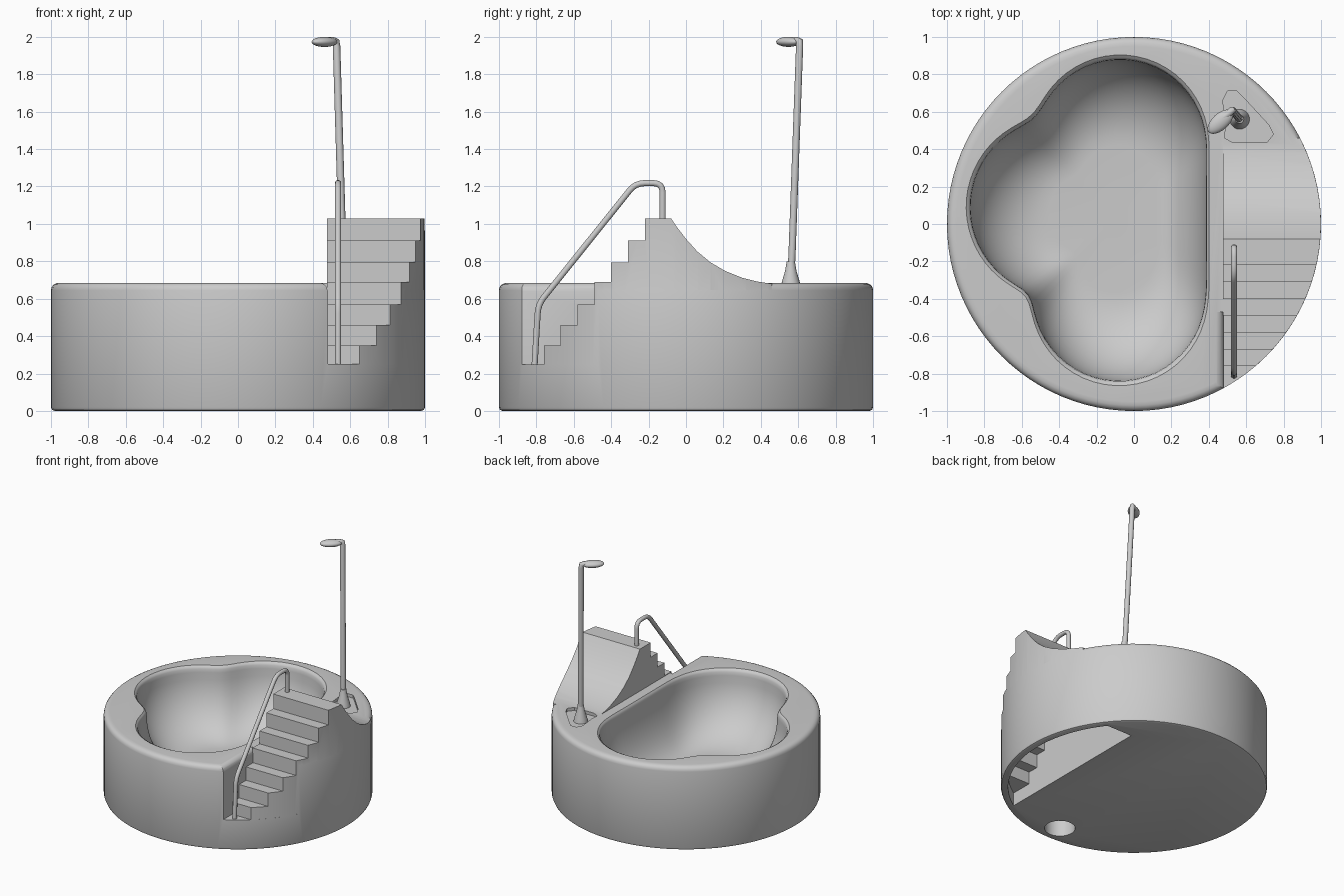
import bpy, bmesh, math
from mathutils import Vector

if "Cube" in bpy.data.objects:
    bpy.data.objects.remove(bpy.data.objects["Cube"])

SEG = 96


def loft(name, rings):
    """Closed solid skinned through a list of equal-length vertex rings."""
    bm = bmesh.new()
    rows = [[bm.verts.new(p) for p in ring] for ring in rings]
    for a, b in zip(rows, rows[1:]):
        n = len(a)
        for i in range(n):
            j = (i + 1) % n
            bm.faces.new((a[i], a[j], b[j], b[i]))
    bm.faces.new(rows[0][::-1])
    bm.faces.new(rows[-1])
    bmesh.ops.recalc_face_normals(bm, faces=bm.faces)
    mesh = bpy.data.meshes.new(name)
    bm.to_mesh(mesh)
    bm.free()
    ob = bpy.data.objects.new(name, mesh)
    bpy.context.collection.objects.link(ob)
    return ob


def lathe(name, profile, x=0, y=0, seg=SEG):
    angles = [2 * math.pi * i / seg for i in range(seg)]
    return loft(name, [[(x + r * math.cos(a), y + r * math.sin(a), z) for a in angles]
                       for r, z in profile])


def prism_x(name, yz, x0, x1):
    return loft(name, [[(x, y, z) for y, z in yz] for x in (x0, x1)])


def combine(target, other, operation):
    mod = target.modifiers.new("boolean", 'BOOLEAN')
    mod.operation, mod.solver, mod.object = operation, 'EXACT', other
    bpy.context.view_layer.objects.active = target
    bpy.ops.object.modifier_apply(modifier=mod.name)
    bpy.data.objects.remove(other)


def smooth(ob, angle=35):
    bpy.ops.object.select_all(action='DESELECT')
    ob.select_set(True)
    bpy.context.view_layer.objects.active = ob
    bpy.ops.object.shade_smooth_by_angle(angle=math.radians(angle))


def tube(name, points, radius):
    cu = bpy.data.curves.new(name, 'CURVE')
    cu.dimensions = '3D'
    cu.bevel_depth, cu.bevel_resolution, cu.use_fill_caps = radius, 3, True
    sp = cu.splines.new('POLY')
    sp.points.add(len(points) - 1)
    for p, co in zip(sp.points, points):
        p.co = (*co, 1)
    ob = bpy.data.objects.new(name, cu)
    bpy.context.collection.objects.link(ob)
    bpy.ops.object.select_all(action='DESELECT')
    ob.select_set(True)
    bpy.context.view_layer.objects.active = ob
    bpy.ops.object.convert(target='MESH')
    smooth(bpy.context.object, 50)


# Round tub body with softened rims
body = lathe("tub_body", [(0.98, 0), (0.994, 0.006), (1, 0.02), (1, 0.645), (0.996, 0.663),
                          (0.985, 0.676), (0.97, 0.683), (0.95, 0.685)])

# Notch where the lower steps sink into the tub, with a rounded shoulder
notch_xz = [(0.48, 0.25), (0.48, 0.64), (0.474, 0.662), (0.46, 0.678), (0.435, 0.687),
            (0.435, 0.8), (1.2, 0.8), (1.2, 0.25)]
combine(body, loft("notch", [[(x, y, z) for x, z in notch_xz] for y in (-1.2, -0.47)]),
        'DIFFERENCE')

# Stairs and slide share one side profile
steps = []
tread_z = [0.249, 0.35, 0.46, 0.57, 0.69, 0.795, 0.91, 1.03]
tread_y = [-1.1, -0.76, -0.67, -0.58, -0.49, -0.40, -0.31, -0.22, -0.08]
for i, z in enumerate(tread_z):
    steps += [(tread_y[i], z), (tread_y[i + 1], z)]
slide = [(-0.05, 0.985), (0, 0.92), (0.06, 0.853), (0.13, 0.795), (0.21, 0.748),
         (0.3, 0.712), (0.38, 0.692), (0.46, 0.68)]
stairs = prism_x("stairs", [(-1.1, 0.1)] + steps + slide + [(0.46, 0.1)], 0.475, 1.2)
combine(stairs, lathe("stair_limit", [(0.9996, 0.05), (0.9996, 1.2)]), 'INTERSECT')
combine(body, stairs, 'UNION')

# Hollow underside following the stairs and slide
under = [(y + 0.15, z - 0.14) for y, z in steps[:-2]] + [(-0.07, 0.83)]
under += [(y - 0.03, z - 0.14) for y, z in slide[1:]]
hollow = prism_x("hollow", [(-0.95, -0.1)] + under + [(0.58, 0.53), (0.58, -0.1)], 0.515, 1.2)
combine(hollow, lathe("hollow_limit", [(0.945, -0.2), (0.945, 1.2)]), 'INTERSECT')
combine(body, hollow, 'DIFFERENCE')

# Three-lobed basin with a straight side along the stairs
cx, cy = -0.1, 0.03
lobes = [(-0.075, 0.42, 0.46), (-0.08, -0.38, 0.46), (-0.4, 0.09, 0.475)]


def reach(a):
    c, s = math.cos(a), math.sin(a)
    out = []
    for x, y, r in lobes:
        dx, dy = x - cx, y - cy
        b = dx * c + dy * s
        out.append(b + math.sqrt(max(0, b * b - dx * dx - dy * dy + r * r)))
    if c > 0.01:
        d = (0.384 - cx) / c
        if -0.38 < cy + d * s < 0.42:
            out.append(d)
    return max(out)


radii = [reach(2 * math.pi * i / SEG) for i in range(SEG)]
for _ in range(3):
    radii = [(radii[i - 1] + 2 * radii[i] + radii[(i + 1) % SEG]) / 4 for i in range(SEG)]
levels = [(1.045, 0.70), (1.03, 0.684), (1.015, 0.678), (1.004, 0.662)]
levels += [(0.46 + 0.54 * math.cos(t), 0.635 - 0.455 * math.sin(t))
           for t in [math.pi / 2 * i / 12 for i in range(13)]] + [(0.1, 0.18)]
basin = loft("basin", [[(cx + r * s * math.cos(2 * math.pi * i / SEG),
                         cy + r * s * math.sin(2 * math.pi * i / SEG), z)
                        for i, r in enumerate(radii)] for s, z in levels])
combine(body, basin, 'DIFFERENCE')

# Drain hole underneath
combine(body, lathe("drain", [(0.115, -0.1), (0.115, 0.2)], 0.03, -0.83, 32), 'DIFFERENCE')

# Shallow rounded-triangle recess for the shower foot
tri = [(0.5, 0.71), (0.55, 0.71), (0.6, 0.66), (0.72, 0.53), (0.745, 0.48), (0.71, 0.435),
       (0.53, 0.435), (0.485, 0.46), (0.49, 0.52), (0.475, 0.66)]
combine(body, loft("recess", [[(x, y, z) for x, y in tri] for z in (0.66, 0.75)]), 'DIFFERENCE')
smooth(body)

# Shower post, foot and flattened head
foot = lathe("shower_foot", [(0.055, 0.65), (0.048, 0.69), (0.03, 0.75), (0.022, 0.8)],
             0.565, 0.56, 20)
smooth(foot)
tube("shower_post", [(0.565, 0.56, 0.7), (0.56, 0.567, 0.85), (0.527, 0.607, 1.95),
                     (0.524, 0.608, 1.975), (0.51, 0.595, 1.979), (0.45, 0.545, 1.979)], 0.02)
bpy.ops.mesh.primitive_uv_sphere_add(segments=24, ring_count=12, radius=1,
                                     location=(0.462, 0.547, 1.973),
                                     rotation=(0, 0, math.radians(42)))
head = bpy.context.object
head.name = "shower_head"
head.scale = (0.084, 0.044, 0.027)
smooth(head)

# Handrail with bends rounded at each corner
corners = [Vector((0.535, y, z)) for y, z in
           [(-0.81, 0.23), (-0.79, 0.57), (-0.27, 1.218), (-0.125, 1.218), (-0.125, 1.0)]]
path = [corners[0]]
for a, b, c in zip(corners, corners[1:], corners[2:]):
    p, q = b + (a - b).normalized() * 0.05, b + (c - b).normalized() * 0.05
    path += [p * (1 - t) ** 2 + b * 2 * t * (1 - t) + q * t * t for t in (0, .25, .5, .75, 1)]
tube("handrail", path + [corners[-1]], 0.017)
